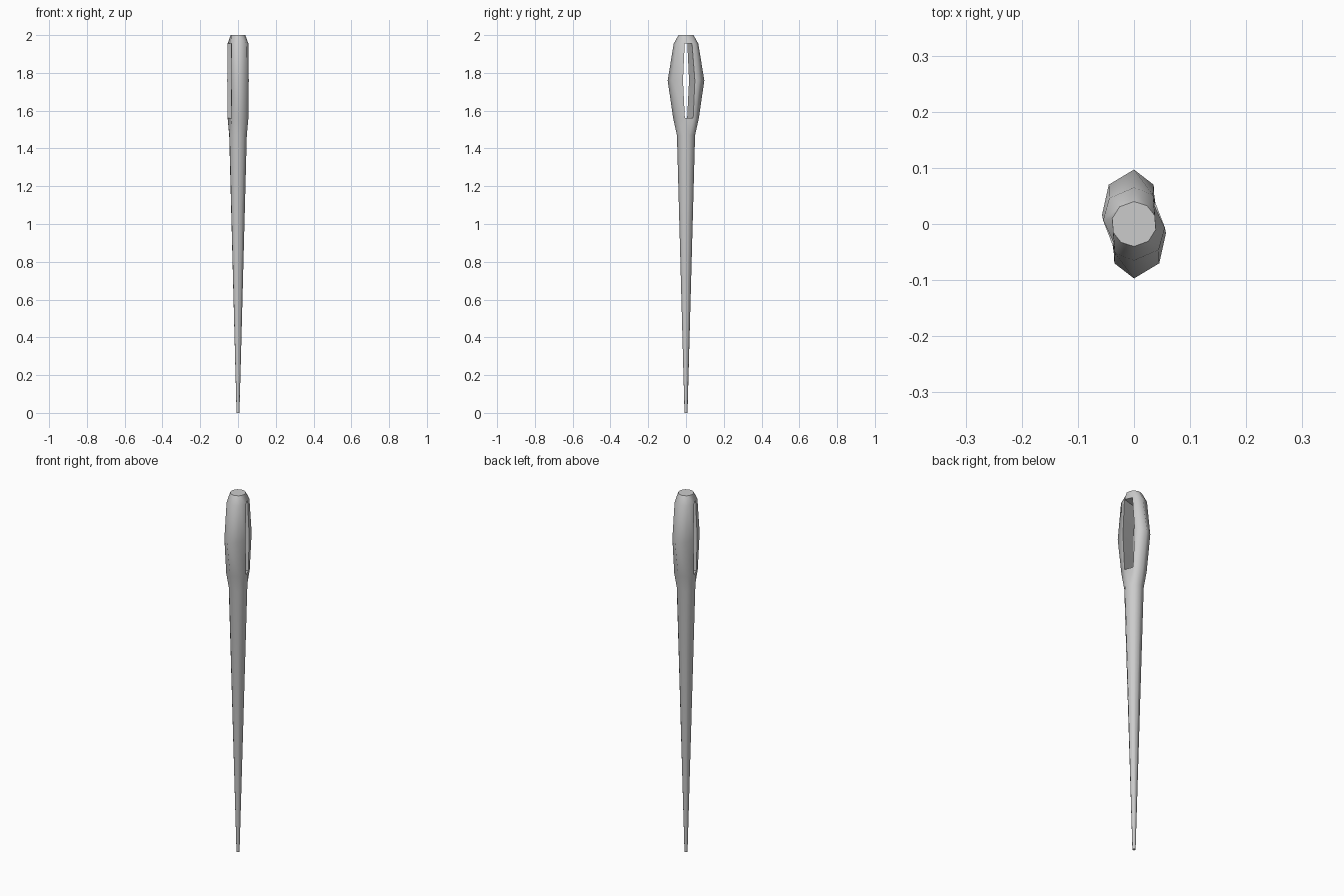
import bpy, bmesh, math

if "Cube" in bpy.data.objects:
    bpy.data.objects.remove(bpy.data.objects["Cube"])

# Half cross-sections (5 points); the other half is the same turned 180 degrees.
# Points 2 and 3 are the two lips of the slanted eye opening.
def round_half(r):
    angles = (90, 55, 22, -14, -50)
    return [(r * math.cos(math.radians(a)), r * math.sin(math.radians(a))) for a in angles]

levels = [
    (0.0, round_half(0.008)),
    (1.47, round_half(0.048)),
    (1.56, [(0, .068), (.036, .052), (.038, .038), (.055, -.006), (.042, -.046)]),
    (1.76, [(0, .097), (.035, .070), (.035, .047), (.057, -.016), (.045, -.070)]),
    (1.955, [(0, .065), (.034, .052), (.037, .032), (.055, -.007), (.044, -.046)]),
    (2.0, round_half(0.040)),
]
EYE_LOW, EYE_HIGH = 2, 4
N = 10

bm = bmesh.new()
rings = []
for z, half in levels:
    pts = half + [(-x, -y) for x, y in half]
    rings.append([bm.verts.new((x, y, z)) for x, y in pts])

# Outer skin, left open at the eye, with the inner walls of both strands
for k in range(len(rings) - 1):
    a, b = rings[k], rings[k + 1]
    in_eye = EYE_LOW <= k < EYE_HIGH
    for i in range(N):
        if in_eye and i in (2, 7):
            continue
        j = (i + 1) % N
        bm.faces.new((a[i], a[j], b[j], b[i]))
    if in_eye:
        for i, j in ((2, 8), (7, 3)):
            bm.faces.new((a[i], a[j], b[j], b[i]))

# Floor and ceiling of the eye, then the two end caps
for k in (EYE_LOW, EYE_HIGH):
    bm.faces.new([rings[k][i] for i in (2, 3, 7, 8)])
bm.faces.new(rings[0])
bm.faces.new(rings[-1])
bmesh.ops.recalc_face_normals(bm, faces=bm.faces)

mesh = bpy.data.meshes.new("needle")
bm.to_mesh(mesh)
bm.free()
needle = bpy.data.objects.new("needle", mesh)
bpy.context.collection.objects.link(needle)
bpy.context.view_layer.objects.active = needle
needle.select_set(True)
bpy.ops.object.shade_smooth_by_angle(angle=math.radians(60))
